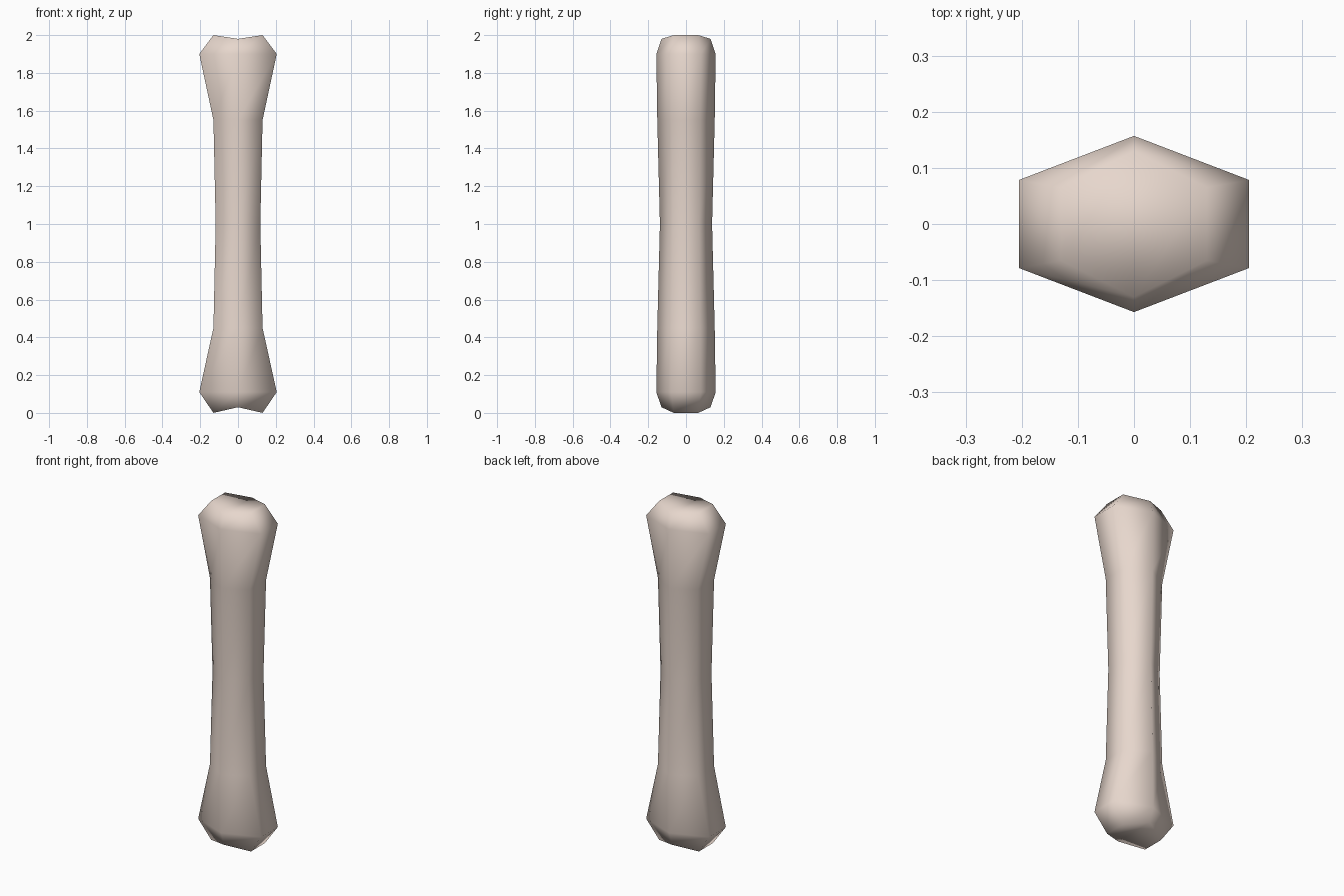
import bpy, bmesh

if "Cube" in bpy.data.objects:
    bpy.data.objects.remove(bpy.data.objects["Cube"])

# Half profile of the shaft and ends: (z, half width x, half depth y, z shift at the centre ridge)
RINGS = [
    (0.00, 0.13, 0.130, 0.03),
    (0.11, 0.205, 0.157, 0.0),
    (0.45, 0.13, 0.152, 0.0),
    (1.00, 0.118, 0.138, 0.0),
    (1.55, 0.13, 0.152, 0.0),
    (1.90, 0.205, 0.157, 0.0),
    (2.00, 0.13, 0.130, -0.02),
]

bm = bmesh.new()


def hex_ring(z, rx, ry, dip):
    pts = [(0, -ry, z + dip), (rx, -ry / 2, z), (rx, ry / 2, z),
           (0, ry, z + dip), (-rx, ry / 2, z), (-rx, -ry / 2, z)]
    return [bm.verts.new(p) for p in pts]


rings = [hex_ring(*r) for r in RINGS]

# Side walls
for a, b in zip(rings, rings[1:]):
    for i in range(6):
        j = (i + 1) % 6
        bm.faces.new((a[i], a[j], b[j], b[i]))

# Notched end caps, folded along the centre line
for ring in (rings[0], rings[-1]):
    bm.faces.new(ring[0:4])
    bm.faces.new((ring[3], ring[4], ring[5], ring[0]))

bmesh.ops.recalc_face_normals(bm, faces=bm.faces)
for f in bm.faces:
    f.smooth = True

mesh = bpy.data.meshes.new("bone")
bm.to_mesh(mesh)
bm.free()
bone = bpy.data.objects.new("bone", mesh)
bpy.context.collection.objects.link(bone)

# Pale bone colour
mat = bpy.data.materials.new("bone_colour")
mat.diffuse_color = (0.80, 0.68, 0.61, 1)
mat.use_nodes = True
mat.node_tree.nodes["Principled BSDF"].inputs["Base Color"].default_value = mat.diffuse_color
mesh.materials.append(mat)
